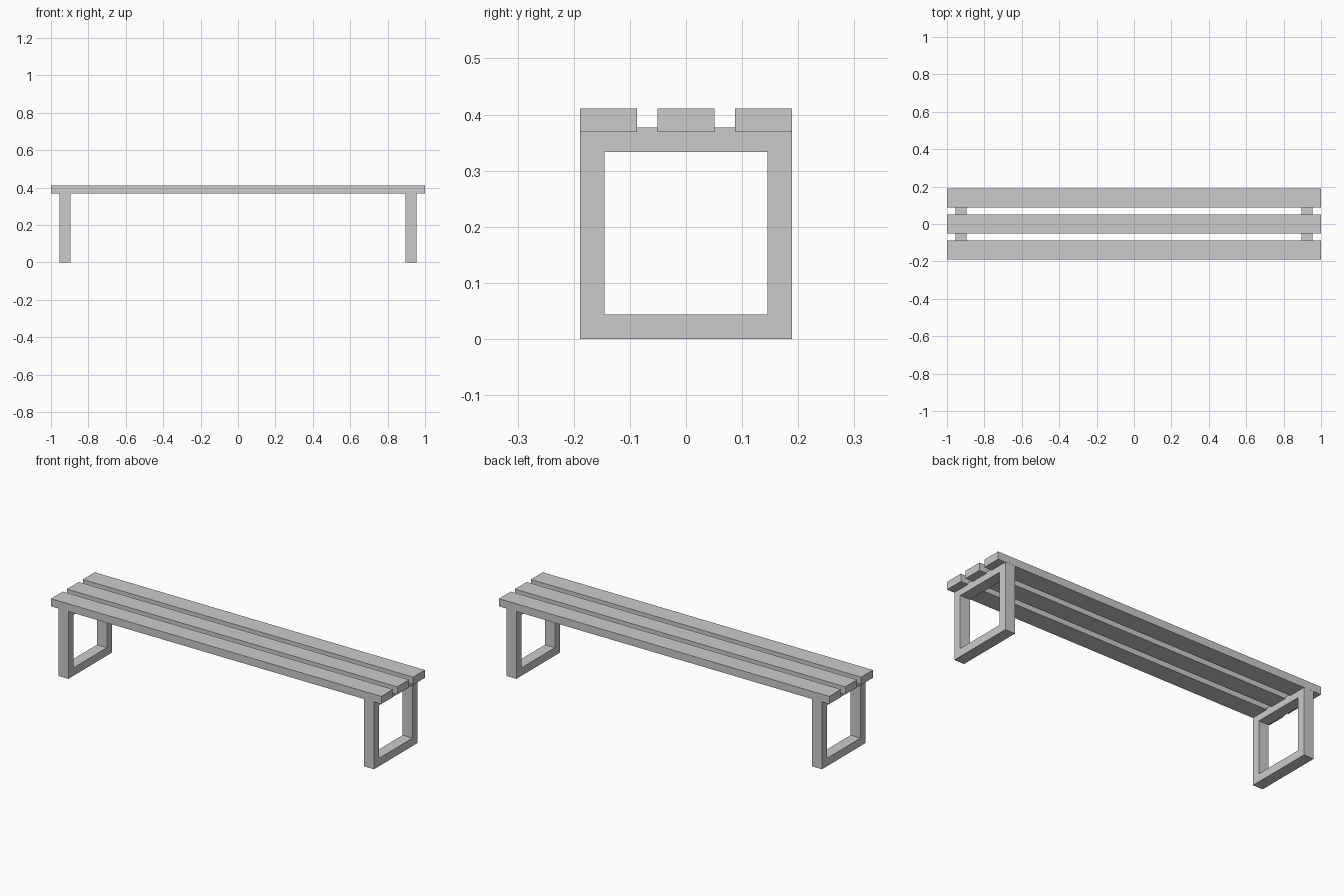
import bpy, bmesh

if "Cube" in bpy.data.objects:
    bpy.data.objects.remove(bpy.data.objects["Cube"])


def finish(name, bm):
    bmesh.ops.recalc_face_normals(bm, faces=bm.faces)
    mesh = bpy.data.meshes.new(name)
    bm.to_mesh(mesh)
    bm.free()
    obj = bpy.data.objects.new(name, mesh)
    bpy.context.collection.objects.link(obj)
    return obj


def slat(name, y, width, z0, z1):
    bm = bmesh.new()
    bmesh.ops.create_cube(bm, size=1)
    bmesh.ops.scale(bm, vec=(2, width, z1 - z0), verts=bm.verts)
    bmesh.ops.translate(bm, vec=(0, y, (z0 + z1) / 2), verts=bm.verts)
    return finish(name, bm)


def frame(name, x0, x1, half_y, top, bar):
    # Square ring profile in the yz plane, extruded along x
    def rect(inset):
        y, a, b = half_y - inset, inset, top - inset
        return [(-y, a), (y, a), (y, b), (-y, b)]
    bm = bmesh.new()
    outer = [bm.verts.new((x0, y, z)) for y, z in rect(0)]
    inner = [bm.verts.new((x0, y, z)) for y, z in rect(bar)]
    ring = []
    for i in range(4):
        j = (i + 1) % 4
        ring.append(bm.faces.new((outer[i], outer[j], inner[j], inner[i])))
    geom = bmesh.ops.extrude_face_region(bm, geom=ring, use_keep_orig=True)["geom"]
    moved = [g for g in geom if isinstance(g, bmesh.types.BMVert)]
    bmesh.ops.translate(bm, vec=(x1 - x0, 0, 0), verts=moved)
    return finish(name, bm)


# Three seat slats, let slightly into the frames
for label, y in (("front", -0.138), ("middle", 0), ("back", 0.138)):
    slat(label + "_slat", y, 0.102, 0.369, 0.411)

# Closed rectangular leg frames at both ends
frame("left_leg_frame", -0.955, -0.895, 0.1885, 0.377, 0.0435)
frame("right_leg_frame", 0.895, 0.955, 0.1885, 0.377, 0.0435)
